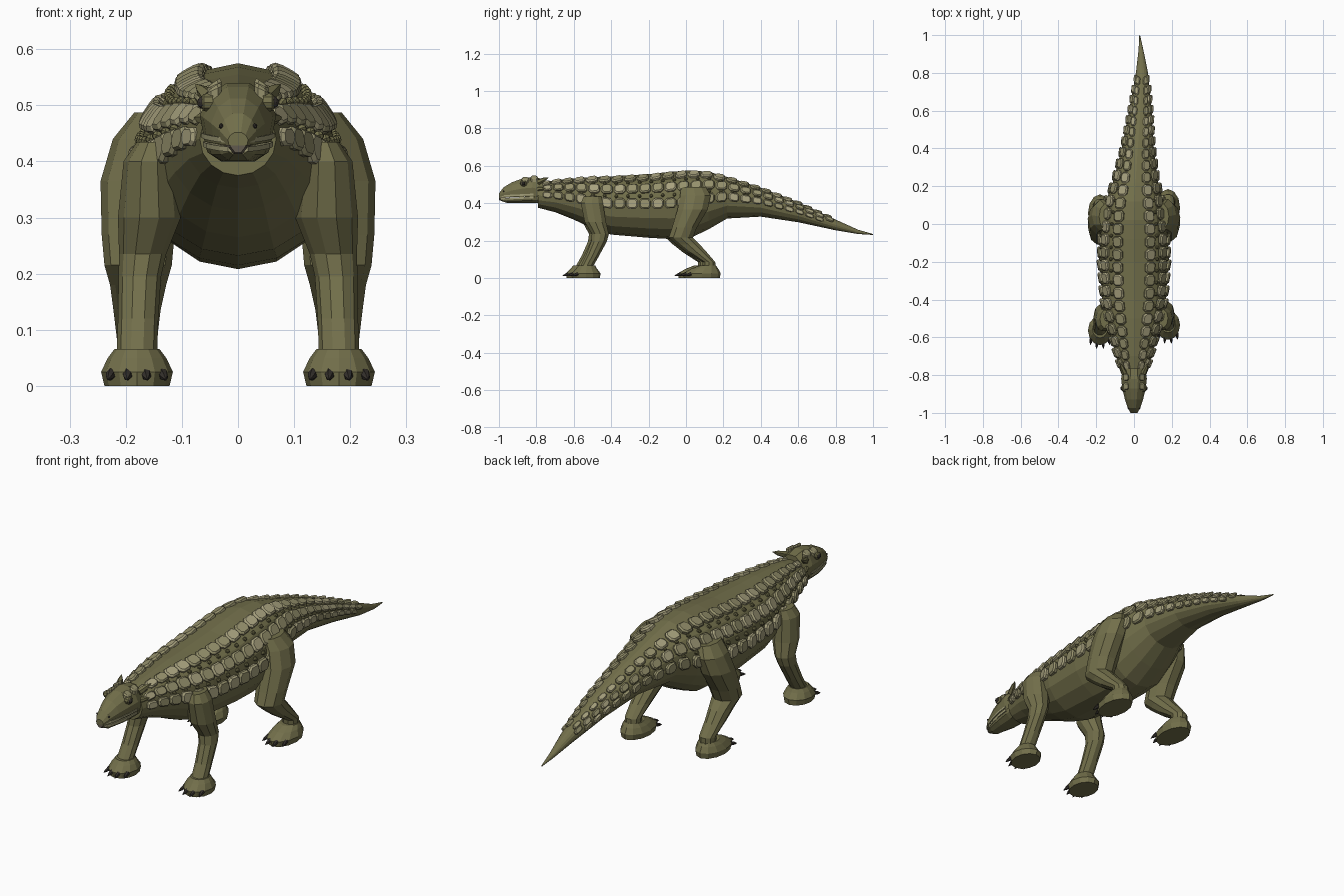
import bpy, bmesh, math, random
from mathutils import Vector

if "Cube" in bpy.data.objects:
    bpy.data.objects.remove(bpy.data.objects["Cube"])
random.seed(4)


def mat(name, rgb):
    m = bpy.data.materials.new(name)
    m.diffuse_color = (*rgb, 1)
    m.use_nodes = True
    m.node_tree.nodes["Principled BSDF"].inputs["Base Color"].default_value = m.diffuse_color
    return m


SKIN = mat("olive_skin", (0.17, 0.16, 0.07))
PLATE = mat("plate", (0.30, 0.28, 0.15))
PALE = mat("plate_pale", (0.39, 0.36, 0.21))
LIP = mat("lip", (0.36, 0.34, 0.19))
BEAK = mat("beak", (0.12, 0.10, 0.075))
DARK = mat("dark_horn", (0.035, 0.03, 0.025))


def finish(name, bm, *mats):
    bmesh.ops.recalc_face_normals(bm, faces=bm.faces)
    me = bpy.data.meshes.new(name)
    bm.to_mesh(me)
    bm.free()
    ob = bpy.data.objects.new(name, me)
    bpy.context.collection.objects.link(ob)
    for m in mats:
        me.materials.append(m)
    return ob


def skin_rings(bm, rings):
    """Bridge rings of points and cap both ends."""
    vs = [[bm.verts.new(p) for p in r] for r in rings]
    n = len(vs[0])
    faces = [bm.faces.new((a[i], a[(i + 1) % n], b[(i + 1) % n], b[i]))
             for a, b in zip(vs, vs[1:]) for i in range(n)]
    return faces + [bm.faces.new(vs[0][::-1]), bm.faces.new(vs[-1])]


def circle(c, u, v, n, start=0.0):
    c, u, v = Vector(c), Vector(u), Vector(v)
    return [c + u * math.cos(start + 2 * math.pi * i / n) + v * math.sin(start + 2 * math.pi * i / n)
            for i in range(n)]


def spike(bm, a, b, r, n=6):
    a, b = Vector(a), Vector(b)
    d = (b - a).normalized()
    u = d.orthogonal().normalized()
    v = d.cross(u)
    skin_rings(bm, [circle(a.lerp(b, t), u * r * k, v * r * k, n)
                    for t, k in ((0, 1), (.55, .7), (1, .1))])


# Body and tail: y, x, top, bottom, half width
BODY = [(-.79, 0, .505, .375, .068), (-.70, 0, .522, .352, .095), (-.60, 0, .532, .312, .122),
        (-.50, 0, .54, .265, .148), (-.40, 0, .543, .232, .168), (-.20, 0, .555, .215, .182),
        (-.08, 0, .568, .208, .18), (.02, 0, .575, .212, .172), (.12, .002, .568, .26, .152),
        (.22, .008, .54, .318, .12), (.40, .02, .483, .328, .085), (.60, .034, .405, .298, .06),
        (.80, .042, .312, .255, .032), (.92, .037, .258, .235, .013), (1.0, .03, .235, .23, .002)]
bm = bmesh.new()
skin_rings(bm, [circle((x, y, (t + b) / 2), (w, 0, 0), (0, 0, (t - b) / 2), 16)
                for y, x, t, b, w in BODY])
finish("body_and_tail", bm, SKIN)


def on_body(y, ang):
    for p, q in zip(BODY, BODY[1:]):
        if y <= q[0]:
            k = (y - p[0]) / (q[0] - p[0])
            _, x, t, b, w = [i + (j - i) * k for i, j in zip(p, q)]
            break
    return Vector((x + w * math.cos(ang), y, (t + b) / 2 + (t - b) / 2 * math.sin(ang))), w


def frame(y, ang):
    p, w = on_body(y, ang)
    u = (on_body(y + .02, ang)[0] - on_body(y - .02, ang)[0]).normalized()
    v = (on_body(y, ang + .05)[0] - on_body(y, ang - .05)[0]).normalized()
    n = v.cross(u)
    if n.x * math.cos(ang) + n.z * math.sin(ang) < 0:
        n.negate()
    return p, u, v, n, w


# Armour plates in three rows per side, with small studs between the rows
OUT = [(1, .5), (.6, 1), (-.6, 1), (-1, .5), (-1, -.5), (-.6, -1), (.6, -1), (1, -.5)]
for side in ("right", "left"):
    for row, (deg, y0, y1) in enumerate(((62, -.75, .80), (33, -.74, .79), (4, -.74, .76))):
        bm = bmesh.new()
        y, i = y0, 0
        while y < y1:
            ang = math.radians(deg if side == "right" else 180 - deg)
            p, u, v, n, w = frame(y, ang)
            s = max(.38, min(1, w / .14))
            ln, wd, h = .031 * (.6 + .4 * s), .028 * s, .013 * (.5 + .5 * s)
            u = (u + n * .13).normalized()
            rings = [[p + u * a * ln * k + v * b * wd * k + n * z for a, b in OUT]
                     for k, z in ((.95, -.012), (1, h * .45), (.78, h))]
            pale = random.random() < .35
            for f in skin_rings(bm, rings):
                f.material_index = int(pale)
            y += 2 * ln + .006
        finish(f"{side}_plate_row_{row + 1}", bm, PLATE, PALE)
    bm = bmesh.new()
    for deg in (48, 18):
        for k in range(17):
            ang = math.radians(deg if side == "right" else 180 - deg)
            p, u, v, n, w = frame(-.62 + k * .062, ang)
            r = .009 * min(1, w / .14)
            skin_rings(bm, [circle(p + n * z, u * r * q, v * r * q, 6)
                            for z, q in ((-.006, 1), (.006, 1), (.011, .5))])
    finish(f"{side}_studs", bm, SKIN)

# Skull and lower jaw: y, top, bottom, half width
SKULL = [(-1, .452, .428, .018), (-.975, .485, .43, .033), (-.93, .512, .432, .048),
         (-.87, .533, .434, .062), (-.82, .54, .436, .068), (-.765, .53, .42, .06)]
JAW = [(-.99, .425, .412, .017), (-.96, .428, .402, .034), (-.89, .43, .4, .052),
       (-.82, .44, .4, .06), (-.77, .45, .4, .058)]
for name, rows in (("skull", SKULL), ("lower_jaw", JAW)):
    bm = bmesh.new()
    prof = [(.88, 0), (1, .45), (.75, .8), (.3, 1)] if name == "skull" else \
           [(.5, 0), (.9, .4), (1, .8), (.9, 1)]
    prof = prof + [(-a, b) for a, b in prof[::-1]]
    skin_rings(bm, [[Vector((w * a, y, b + (t - b) * c)) for a, c in prof] for y, t, b, w in rows])
    finish(name, bm, SKIN)

# Lips: thin pale strips wrapping the muzzle above and below the mouth
for name, z, g in (("upper_lip", .438, 0), ("lower_lip", .422, -.003)):
    bm = bmesh.new()
    half = [(.02, -.992), (.035, -.965), (.048, -.92), (.059, -.87), (.064, -.815)]
    path = [(-x, y) for x, y in half[::-1]] + half
    skin_rings(bm, [[Vector(((abs(x) + o + g) * math.copysign(1, x), y, z + d + (y + 1) * .05))
                     for o, d in ((-.012, -.005), (.001, -.005), (.001, .004), (-.012, .004))]
                    for x, y in path])
    finish(name, bm, LIP)

# Beak tip
bm = bmesh.new()
skin_rings(bm, [circle((0, y, z), (rx, 0, 0), (0, 0, rz), 8, math.pi / 8)
                for y, z, rx, rz in ((-.965, .44, .026, .03), (-.99, .435, .02, .024), (-1, .432, .014, .017))])
finish("beak", bm, BEAK)

for s, side in ((1, "right"), (-1, "left")):
    # Eyes with lid ring, nostrils, horns and brow plates
    bm = bmesh.new()
    skin_rings(bm, [circle((s * x, -.868, .505), (0, r, 0), (0, 0, r * .9), 10)
                    for x, r in ((.045, .019), (.061, .018), (.065, .012))])
    finish(f"{side}_eyelid", bm, SKIN)
    bm = bmesh.new()
    bmesh.ops.create_icosphere(bm, subdivisions=2, radius=.012)
    bmesh.ops.translate(bm, verts=bm.verts, vec=(s * .061, -.87, .505))
    finish(f"{side}_eye", bm, DARK)
    bm = bmesh.new()
    bmesh.ops.create_icosphere(bm, subdivisions=1, radius=.005)
    bmesh.ops.translate(bm, verts=bm.verts, vec=(s * .03, -.975, .463))
    finish(f"{side}_nostril", bm, DARK)
    bm = bmesh.new()
    spike(bm, (s * .05, -.79, .512), (s * .075, -.735, .537), .016)
    spike(bm, (s * .055, -.79, .475), (s * .078, -.75, .478), .013)
    finish(f"{side}_head_horns", bm, SKIN)
    bm = bmesh.new()
    for y, z in ((-.86, .524), (-.812, .532)):
        skin_rings(bm, [[Vector((s * (.042 + b * .013 * k), y + a * .02 * k, z + d - b * .006))
                         for a, b in OUT] for k, d in ((1, -.012), (1, .004), (.7, .01))])
    finish(f"{side}_brow_plates", bm, PLATE)

# Legs: x, y, z, x radius, y radius
HIND = [(.145, .04, .487, .04, .07), (.163, .05, .44, .06, .086), (.178, .035, .365, .067, .085),
        (.178, -.008, .27, .065, .07), (.178, -.028, .215, .06, .068), (.178, .01, .18, .05, .066),
        (.18, .06, .135, .042, .056), (.18, .122, .085, .036, .036), (.18, .125, .045, .036, .036)]
FORE = [(.15, -.50, .435, .03, .05), (.158, -.503, .40, .046, .062), (.158, -.485, .30, .056, .06),
        (.17, -.458, .235, .042, .048), (.175, -.465, .195, .038, .044),
        (.178, -.50, .12, .036, .038), (.18, -.532, .06, .036, .036), (.18, -.535, .04, .036, .036)]
for s, side in ((1, "right"), (-1, "left")):
    shift = 0 if s > 0 else -.028
    for part, rows, fy, ry, ankle in (("hind", HIND, .085, .1, .115), ("front", FORE, -.535, .078, -.53)):
        bm = bmesh.new()
        skin_rings(bm, [circle((s * x, y + shift * (1 - z / .5), z), (rx, 0, 0), (0, r, 0), 10)
                        for x, y, z, rx, r in rows])
        finish(f"{side}_{part}_leg", bm, SKIN)
        # Broad flat foot, flared at the sole
        bm = bmesh.new()
        skin_rings(bm, [circle((s * .18, y + shift, z), (rx, 0, 0), (0, r, 0), 12)
                        for y, z, rx, r in ((fy, 0, .058, ry * .96), (fy, .025, .064, ry),
                                            ((fy + ankle) / 2, .05, .052, ry * .72), (ankle, .066, .04, .045))])
        finish(f"{side}_{part}_foot", bm, SKIN)
        bm = bmesh.new()
        for dx in (-.045, -.016, .016, .045):
            y = fy + shift - ry * math.sqrt(1 - (dx / .064) ** 2)
            spike(bm, (s * .18 + dx, y + .012, .022), (s * .18 + dx * 1.15, y - .022, .011), .010)
        finish(f"{side}_{part}_claws", bm, DARK)
